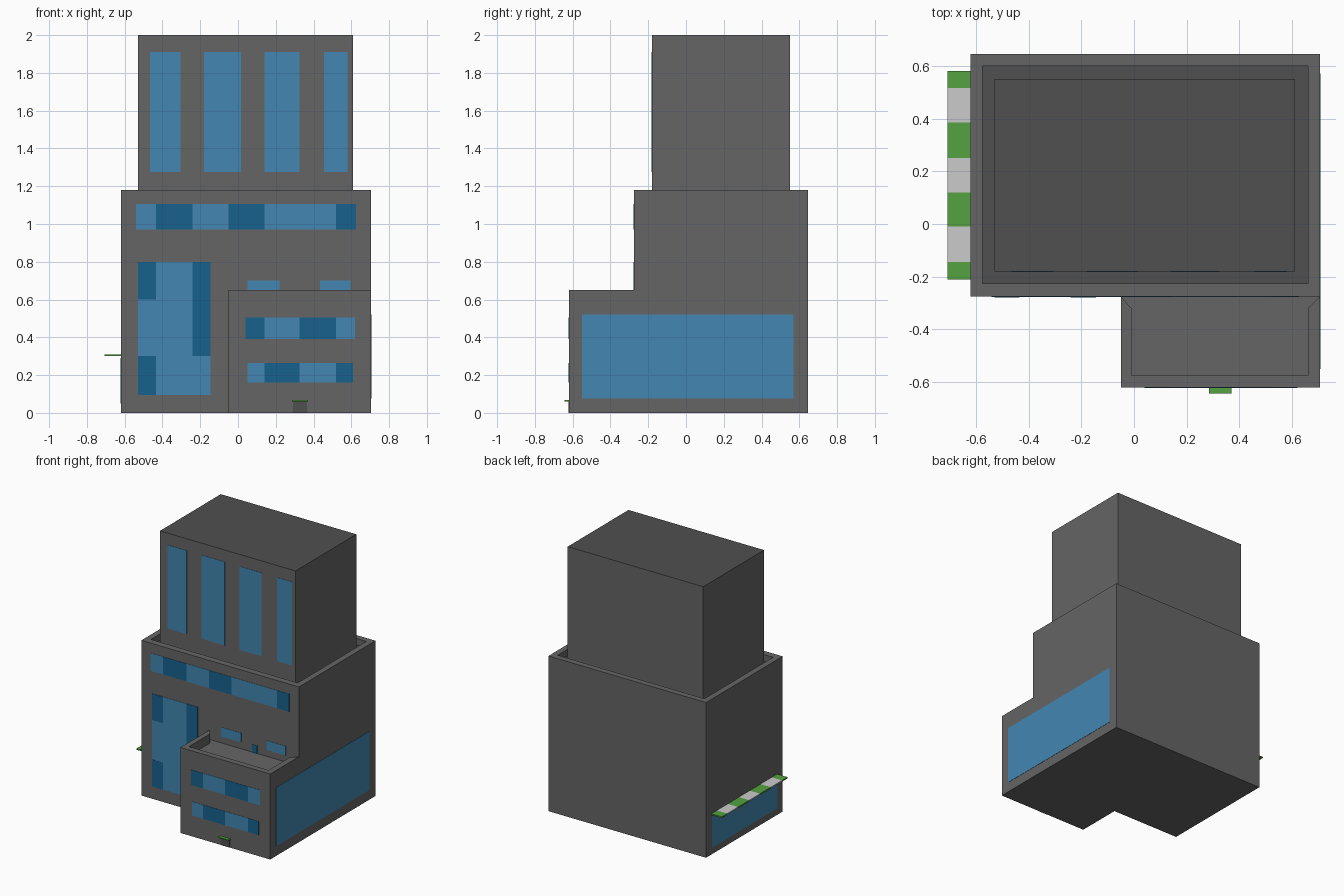
import bpy, bmesh

if "Cube" in bpy.data.objects:
    bpy.data.objects.remove(bpy.data.objects["Cube"])


def material(name, rgb):
    m = bpy.data.materials.new(name)
    m.diffuse_color = (*rgb, 1)
    m.use_nodes = True
    m.node_tree.nodes["Principled BSDF"].inputs["Base Color"].default_value = m.diffuse_color
    return m


WALL = material("wall_grey", (0.13, 0.13, 0.13))
ROOF = material("roof_grey", (0.08, 0.08, 0.08))
GLASS = material("light_glass", (0.055, 0.24, 0.44))
DARK = material("dark_glass", (0.008, 0.12, 0.27))
GREEN = material("canopy_green", (0.09, 0.36, 0.05))
PALE = material("canopy_pale", (0.6, 0.6, 0.6))


def mesh(name, faces, mat):
    """Make an object from faces given as lists of points."""
    bm = bmesh.new()
    for f in faces:
        bm.faces.new([bm.verts.new(p) for p in f])
    bmesh.ops.remove_doubles(bm, verts=bm.verts, dist=1e-4)
    me = bpy.data.meshes.new(name)
    bm.to_mesh(me)
    bm.free()
    me.materials.append(mat)
    ob = bpy.data.objects.new(name, me)
    bpy.context.collection.objects.link(ob)
    return ob


def at(points, z):
    return [(x, y, z) for x, y in points]


def box(name, x, y, z, mat):
    base = [(x[0], y[0]), (x[1], y[0]), (x[1], y[1]), (x[0], y[1])]
    lo, hi = at(base, z[0]), at(base, z[1])
    sides = [[lo[i], lo[(i + 1) % 4], hi[(i + 1) % 4], hi[i]] for i in range(4)]
    return mesh(name, sides + [lo[::-1], hi], mat)


# Key plan points and heights
TOP, MAIN_ROOF, WING, WING_ROOF = 1.18, 1.13, 0.65, 0.58
A, B, C, D = (-0.62, 0.645), (-0.62, -0.275), (-0.05, -0.275), (-0.05, -0.62)
E, F, G = (0.705, -0.62), (0.705, -0.275), (0.705, 0.645)


def p(pt, z):
    return (pt[0], pt[1], z)


# Outer walls of main block and front wing
faces = [
    at([A, B, C, D, E, F, G], 0)[::-1],
    [p(B, 0), p(C, 0), p(C, WING_ROOF), p(F, WING_ROOF), p(F, TOP), p(B, TOP)],
    [p(A, 0), p(B, 0), p(B, TOP), p(A, TOP)],
    [p(C, 0), p(D, 0), p(D, WING), p(C, WING)],
    [p(D, 0), p(E, 0), p(E, WING), p(D, WING)],
    [p(E, 0), p(G, 0), p(G, TOP), p(F, TOP), p(F, WING), p(E, WING)],
    [p(G, 0), p(A, 0), p(A, TOP), p(G, TOP)],
]

# Wing parapet and sunken roof
inner = [C, (-0.01, -0.32), (-0.01, -0.575), (0.66, -0.575), (0.66, -0.32), F]
outer = [C, D, E, F]
for i in range(3):
    faces.append(at([outer[i], outer[i + 1], inner[i + 2], inner[i + 1]], WING))
for a, b in zip(inner, inner[1:]):
    faces.append([p(b, WING_ROOF), p(a, WING_ROOF), p(a, WING), p(b, WING)])
faces.append(at(inner, WING_ROOF))

# Main parapet
outer = [A, B, F, G]
roof = [(-0.575, 0.60), (-0.575, -0.225), (0.66, -0.225), (0.66, 0.60)]
for i in range(4):
    j = (i + 1) % 4
    faces.append(at([outer[i], outer[j], roof[j], roof[i]], TOP))
    faces.append([p(roof[j], MAIN_ROOF), p(roof[i], MAIN_ROOF),
                  p(roof[i], TOP), p(roof[j], TOP)])
mesh("building_body", faces, WALL)
mesh("main_roof", [at(roof, MAIN_ROOF)], ROOF)

# Tower with darker roof
tower = box("tower", (-0.53, 0.61), (-0.18, 0.55), (MAIN_ROOF, 2.0), WALL)
tower.data.materials.append(ROOF)
tower.data.polygons[-1].material_index = 1


def front_pane(name, x, z, wall_y, mat, proud=0.002):
    box(name, x, (wall_y - proud, wall_y + 0.002), z, mat)


def strip(name, xs, z, wall_y, dark_first):
    """Window band whose panes alternate between light and dark."""
    for i in range(len(xs) - 1):
        dark = (i % 2 == 0) == dark_first
        front_pane(f"{name}_{i}", xs[i:i + 2], z, wall_y, DARK if dark else GLASS)


# Tower windows
for i, x in enumerate([(-0.465, -0.305), (-0.18, 0.015), (0.14, 0.325), (0.455, 0.58)]):
    front_pane(f"tower_window_{i}", x, (1.275, 1.91), -0.18, GLASS)

# Window bands on main block and wing
strip("upper_band", [-0.54, -0.435, -0.24, -0.05, 0.14, 0.52, 0.625], (0.97, 1.105), -0.275, False)
strip("wing_upper_band", [0.04, 0.14, 0.325, 0.52, 0.62], (0.39, 0.505), -0.62, True)
strip("wing_lower_band", [0.05, 0.14, 0.325, 0.52, 0.61], (0.16, 0.265), -0.62, False)

# Tall left window with dark panes
front_pane("tall_window", (-0.53, -0.145), (0.095, 0.80), -0.275, GLASS)
for i, (x, z) in enumerate([((-0.53, -0.435), (0.60, 0.80)),
                            ((-0.53, -0.435), (0.095, 0.30)),
                            ((-0.24, -0.145), (0.30, 0.80))]):
    front_pane(f"tall_window_dark_{i}", x, z, -0.275, DARK, 0.003)

# Windows and door opening onto the wing roof
front_pane("terrace_window_left", (0.05, 0.22), (0.63, 0.70), -0.275, GLASS)
front_pane("terrace_window_right", (0.435, 0.595), (0.63, 0.70), -0.275, GLASS)
front_pane("terrace_door", (0.31, 0.355), (WING_ROOF, 0.64), -0.275, DARK)

# Side windows
box("right_window", (0.703, 0.707), (-0.55, 0.57), (0.075, 0.52), GLASS)
box("left_window", (-0.622, -0.618), (-0.21, 0.575), (0.05, 0.29), GLASS)

# Entrance door and canopy
front_pane("front_door", (0.29, 0.365), (0, 0.06), -0.62, ROOF)
box("door_canopy", (0.285, 0.37), (-0.643, -0.62), (0.06, 0.068), GREEN)

# Striped side awning
ys = [-0.21, -0.145, -0.01, 0.12, 0.25, 0.385, 0.515, 0.58]
for i in range(7):
    box(f"awning_stripe_{i}", (-0.707, -0.62), ys[i:i + 2], (0.30, 0.31), PALE if i % 2 else GREEN)
